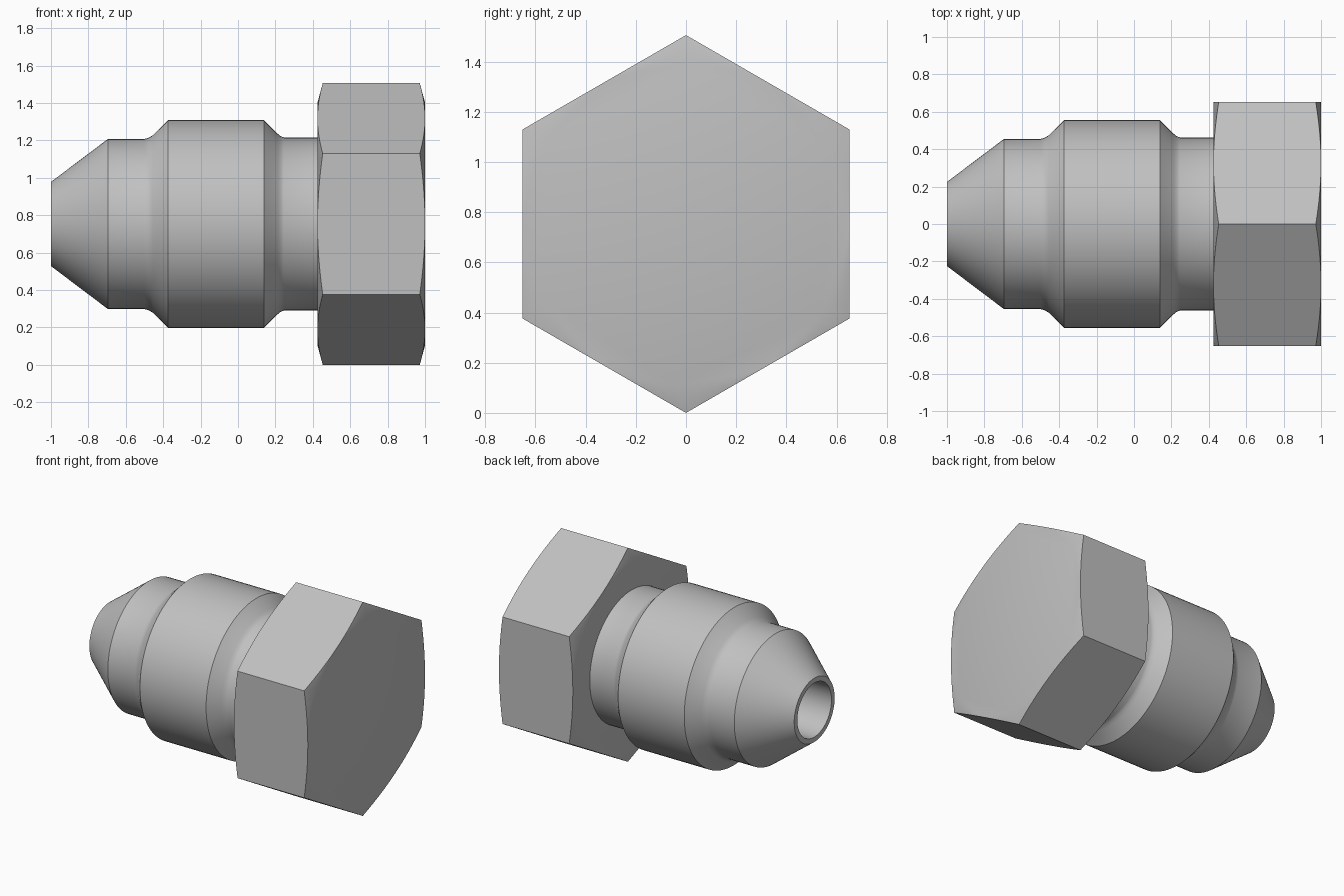
import bpy, bmesh, math

cube = bpy.data.objects.get("Cube")
if cube:
    bpy.data.objects.remove(cube, do_unlink=True)

CORNER = 0.753                                  # hexagon corner radius
FLAT = CORNER * math.cos(math.pi / 6)           # hexagon flat radius
AXIS_Z = CORNER
CHAMFER = 0.028
HEAD_INNER, HEAD_OUTER = 0.425, 1.0

steel = bpy.data.materials.new("steel grey")
steel.use_nodes = True
steel.diffuse_color = (0.53, 0.53, 0.53, 1)
steel.node_tree.nodes["Principled BSDF"].inputs["Base Color"].default_value = steel.diffuse_color


def skin_rings(name, rings, segments):
    """Skin rings around the x axis; each ring maps an angle to (x, radius)."""
    bm = bmesh.new()
    loops = []
    for ring in rings:
        loop = []
        for i in range(segments):
            a = math.tau * i / segments
            x, r = ring(a)
            loop.append(bm.verts.new((x, r * math.sin(a), AXIS_Z + r * math.cos(a))))
        loops.append(loop)
    for p, q in zip(loops, loops[1:]):
        for i in range(segments):
            j = (i + 1) % segments
            bm.faces.new((p[i], p[j], q[j], q[i]))
    bm.faces.new(loops[0])
    bm.faces.new(loops[-1])
    bmesh.ops.recalc_face_normals(bm, faces=bm.faces)
    mesh = bpy.data.meshes.new(name)
    bm.to_mesh(mesh)
    bm.free()
    mesh.materials.append(steel)
    obj = bpy.data.objects.new(name, mesh)
    bpy.context.collection.objects.link(obj)
    bpy.ops.object.select_all(action='DESELECT')
    obj.select_set(True)
    bpy.context.view_layer.objects.active = obj
    bpy.ops.object.shade_smooth_by_angle(angle=math.radians(30))
    return obj


# Turned body: blind bore, conical nose, collar and neck
profile = [
    (0.30, 0.19), (-1.0, 0.19), (-1.0, 0.225),
    (-0.695, 0.455), (-0.50, 0.455), (-0.475, 0.462), (-0.455, 0.475),
    (-0.375, 0.555), (0.14, 0.555),
    (0.21, 0.484), (0.228, 0.470), (0.245, 0.463), (0.44, 0.463),
]
skin_rings("turned_body", [lambda a, p=p: p for p in profile], 96)


# Hexagonal head with a conical chamfer at both ends
def hex_radius(a):
    return FLAT / math.cos(a % (math.pi / 3) - math.pi / 6)


def hex_ring(end, inward):
    def ring(a):
        r = hex_radius(a)
        return end + inward * CHAMFER * (r - FLAT) / (CORNER - FLAT), r
    return ring


def disc_ring(end):
    return lambda a: (end, FLAT * 0.995)


skin_rings("hex_head", [
    disc_ring(HEAD_INNER), hex_ring(HEAD_INNER, 1),
    hex_ring(HEAD_OUTER, -1), disc_ring(HEAD_OUTER),
], 96)
